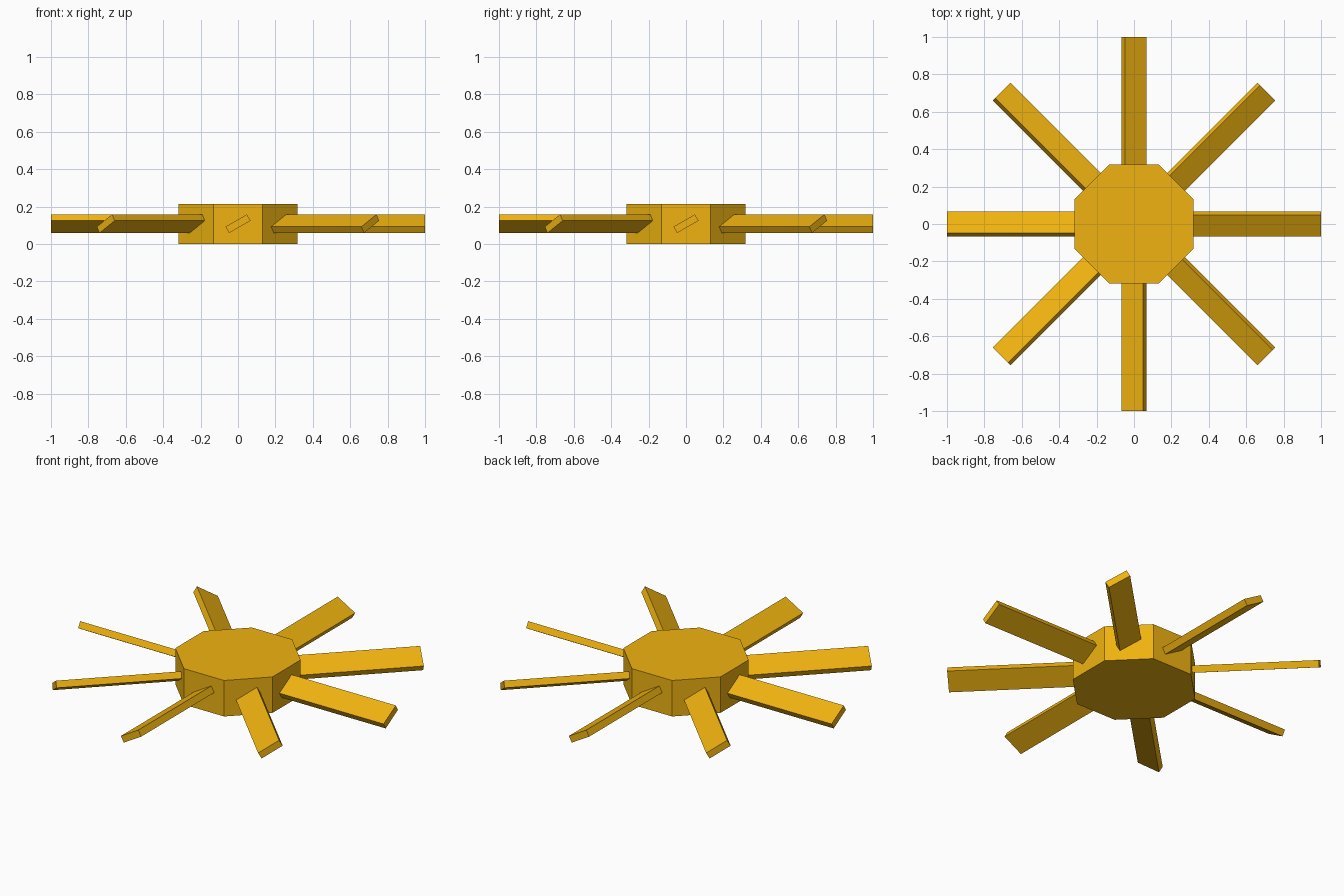
import bpy
from math import radians, cos
from mathutils import Matrix

if "Cube" in bpy.data.objects:
    bpy.data.objects.remove(bpy.data.objects["Cube"])

APOTHEM, HUB_H = 0.318, 0.213
BLADE_W, BLADE_T, TILT = 0.132, 0.039, radians(30)
BLADE_IN, BLADE_OUT, BLADE_Z = 0.27, 1.0, 0.108

gold = bpy.data.materials.new("gold")
gold.diffuse_color = (0.87, 0.45, 0.005, 1)
gold.use_nodes = True
gold.node_tree.nodes["Principled BSDF"].inputs["Base Color"].default_value = gold.diffuse_color

# Octagonal hub with flat sides facing the axes
bpy.ops.mesh.primitive_cylinder_add(vertices=8, radius=APOTHEM / cos(radians(22.5)),
                                    depth=HUB_H, location=(0, 0, HUB_H / 2))
hub = bpy.context.object
hub.name = "hub"
hub.data.transform(Matrix.Rotation(radians(22.5), 4, 'Z'))
hub.data.materials.append(gold)

# Eight pitched blades, one per hub side
for i in range(8):
    bpy.ops.mesh.primitive_cube_add(size=1)
    blade = bpy.context.object
    blade.name = f"blade_{i + 1}"
    blade.data.transform(
        Matrix.Rotation(i * radians(45), 4, 'Z')
        @ Matrix.Translation(((BLADE_IN + BLADE_OUT) / 2, 0, BLADE_Z))
        @ Matrix.Rotation(TILT, 4, 'X')
        @ Matrix.Diagonal((BLADE_OUT - BLADE_IN, BLADE_W, BLADE_T, 1)))
    blade.data.materials.append(gold)
